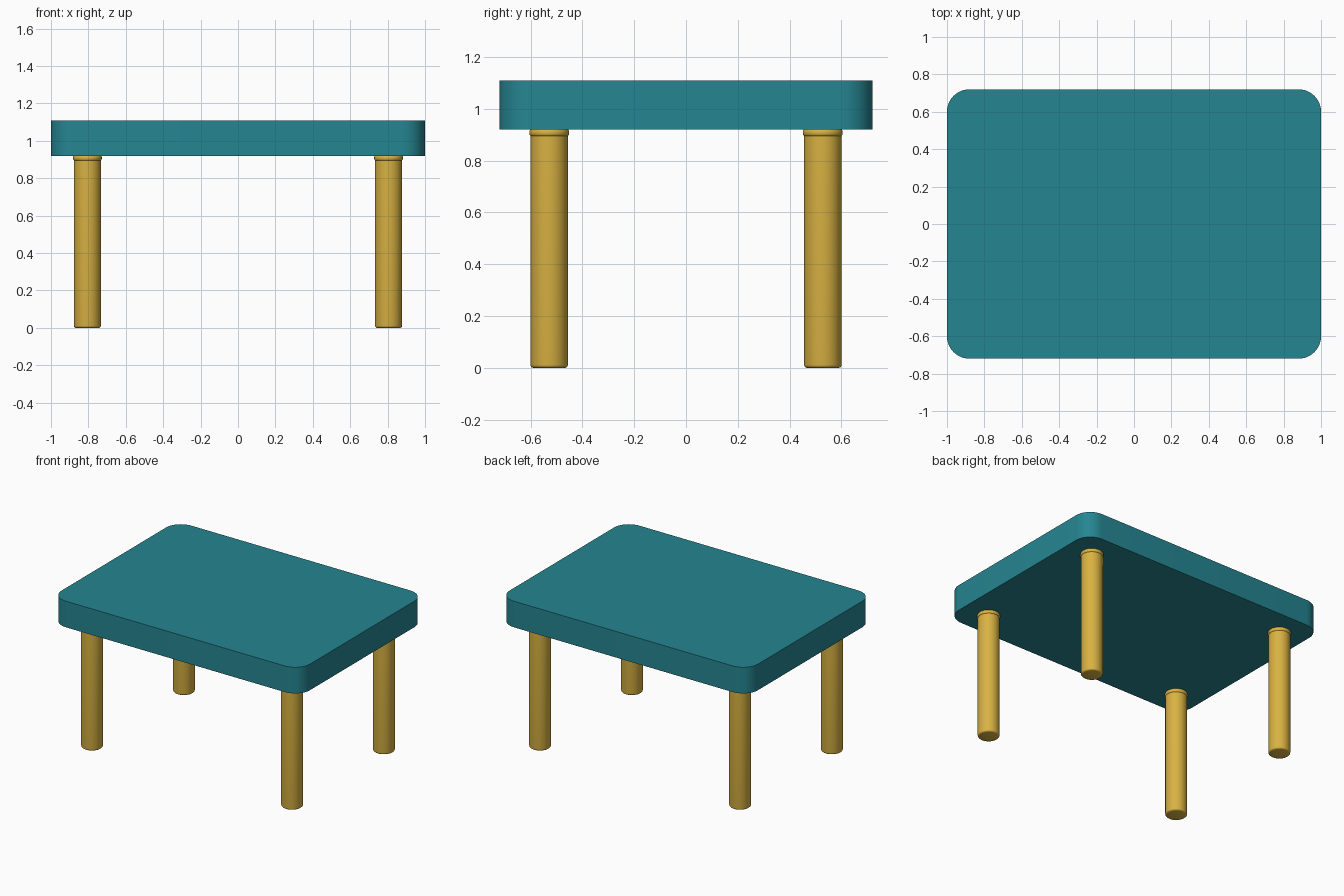
import bpy, bmesh, math

if "Cube" in bpy.data.objects:
    bpy.data.objects.remove(bpy.data.objects["Cube"])

LEG_X, LEG_Y = 0.805, 0.528
Z_UNDER, Z_TOP = 0.92, 1.11


def material(name, rgb):
    m = bpy.data.materials.new(name)
    m.diffuse_color = (*rgb, 1.0)
    m.use_nodes = True
    m.node_tree.nodes["Principled BSDF"].inputs["Base Color"].default_value = m.diffuse_color
    return m


teal = material("teal", (0.0185, 0.235, 0.285))
mustard = material("mustard yellow", (0.69, 0.445, 0.055))


def finish(bm, name, mat, loc=(0, 0, 0)):
    bmesh.ops.recalc_face_normals(bm, faces=bm.faces)
    mesh = bpy.data.meshes.new(name)
    bm.to_mesh(mesh)
    bm.free()
    mesh.materials.append(mat)
    ob = bpy.data.objects.new(name, mesh)
    ob.location = loc
    bpy.context.collection.objects.link(ob)
    bpy.ops.object.select_all(action='DESELECT')
    ob.select_set(True)
    bpy.context.view_layer.objects.active = ob
    bpy.ops.object.shade_smooth_by_angle(angle=math.radians(40))
    return ob


def lathe(name, profile, mat, loc, sides=48):
    # stack of rings from (radius, z) pairs, capped at both ends
    bm = bmesh.new()
    rings = [[bm.verts.new((r * math.cos(2 * math.pi * i / sides),
                            r * math.sin(2 * math.pi * i / sides), z))
              for i in range(sides)] for r, z in profile]
    for a, b in zip(rings, rings[1:]):
        for i in range(sides):
            j = (i + 1) % sides
            bm.faces.new((a[i], a[j], b[j], b[i]))
    bm.faces.new(rings[0])
    bm.faces.new(rings[-1])
    return finish(bm, name, mat, loc)


# tabletop: slab with rounded vertical corners
hx, hy, rad, steps = 1.0, 0.72, 0.12, 10
bm = bmesh.new()
outline = []
for k, (sx, sy) in enumerate([(1, 1), (-1, 1), (-1, -1), (1, -1)]):
    for i in range(steps + 1):
        a = math.pi / 2 * (k + i / steps)
        outline.append(bm.verts.new((sx * (hx - rad) + rad * math.cos(a),
                                     sy * (hy - rad) + rad * math.sin(a), Z_UNDER)))
base = bm.faces.new(outline)
top = bmesh.ops.extrude_face_region(bm, geom=[base], use_keep_orig=True)["geom"]
bmesh.ops.translate(bm, vec=(0, 0, Z_TOP - Z_UNDER),
                    verts=[g for g in top if isinstance(g, bmesh.types.BMVert)])
finish(bm, "tabletop", teal)

# legs with softened feet, and a rounded collar under the top
leg_profile = [(0.062, 0.0), (0.067, 0.002), (0.071, 0.006), (0.072, 0.012), (0.072, Z_UNDER)]
collar_profile = [(0.070, 0.894), (0.074, 0.897), (0.0765, 0.902), (0.077, 0.908),
                  (0.0765, 0.914), (0.074, Z_UNDER)]
for fb, y in (("front", -LEG_Y), ("back", LEG_Y)):
    for lr, x in (("left", -LEG_X), ("right", LEG_X)):
        lathe(f"{fb}_{lr}_leg", leg_profile, mustard, (x, y, 0))
        lathe(f"{fb}_{lr}_collar", collar_profile, mustard, (x, y, 0))
